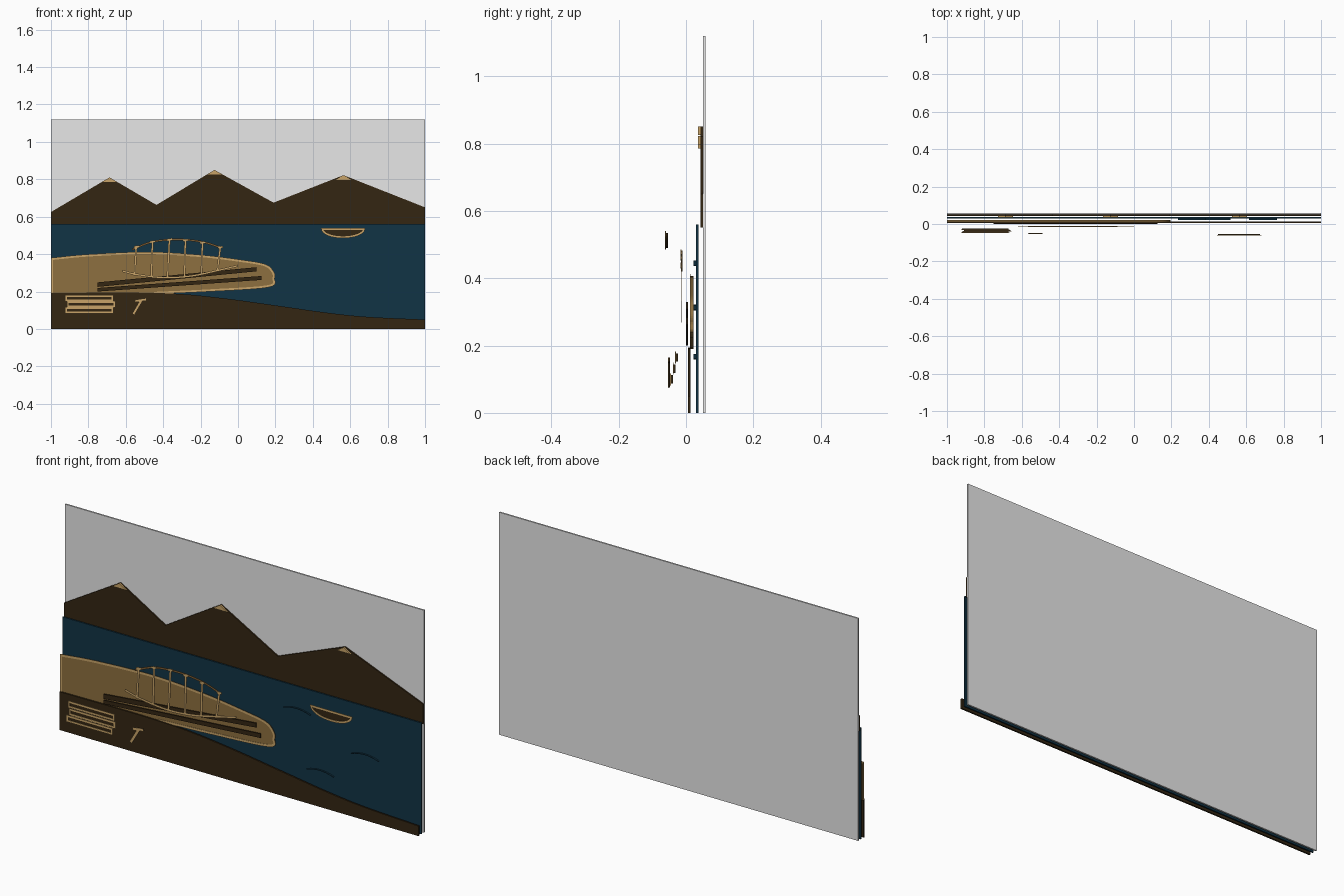
import bpy, bmesh, math
from mathutils import Vector

if "Cube" in bpy.data.objects:
    bpy.data.objects.remove(bpy.data.objects["Cube"], do_unlink=True)


def material(name, rgb):
    m = bpy.data.materials.new(name)
    m.use_nodes = True
    m.diffuse_color = (*rgb, 1)
    bsdf = next(n for n in m.node_tree.nodes if n.type == 'BSDF_PRINCIPLED')
    bsdf.inputs["Base Color"].default_value = (*rgb, 1)
    return m


GREY = material("pale grey", (0.8, 0.8, 0.8))
EARTH = material("dark earth", (0.034, 0.019, 0.006))
WATER = material("deep blue", (0.0056, 0.034, 0.06))
SAND = material("brown sand", (0.27, 0.16, 0.05))
TAN = material("light tan", (0.58, 0.37, 0.14))
ROPE = material("rope brown", (0.2, 0.11, 0.035))


def smooth(points, steps=6):
    """Catmull-Rom curve through the points."""
    p = [Vector(q) for q in points]
    p = [2 * p[0] - p[1]] + p + [2 * p[-1] - p[-2]]
    out = []
    for a, b, c, d in zip(p, p[1:], p[2:], p[3:]):
        for i in range(steps):
            t = i / steps
            out.append(0.5 * (2 * b + (c - a) * t + (2 * a - 5 * b + 4 * c - d) * t * t
                              + (3 * b - a - 3 * c + d) * t ** 3))
    return out + [p[-2]]


def extrude_faces(name, polygons, front, back, mat):
    """Flat polygons in x and z, given thickness from front to back."""
    bm = bmesh.new()
    for poly in polygons:
        bm.faces.new([bm.verts.new((q[0], front, q[1])) for q in poly])
    bmesh.ops.remove_doubles(bm, verts=bm.verts, dist=1e-6)
    grown = bmesh.ops.extrude_face_region(bm, geom=bm.faces[:], use_keep_orig=True)
    moved = [g for g in grown["geom"] if isinstance(g, bmesh.types.BMVert)]
    bmesh.ops.translate(bm, verts=moved, vec=(0, back - front, 0))
    bmesh.ops.recalc_face_normals(bm, faces=bm.faces[:])
    mesh = bpy.data.meshes.new(name)
    bm.to_mesh(mesh)
    bm.free()
    mesh.materials.append(mat)
    obj = bpy.data.objects.new(name, mesh)
    bpy.context.collection.objects.link(obj)
    return obj


def plate(name, points, front, back, mat):
    return extrude_faces(name, [points], front, back, mat)


def strip(name, points, width, front, mat, closed=False, depth=0.002):
    """Thin flat line following the points."""
    p = [Vector(q) for q in points]
    n = len(p)
    sides = []
    for i, q in enumerate(p):
        before = p[i - 1] if closed or i else q
        after = p[(i + 1) % n] if closed or i < n - 1 else q
        d1, d2 = (q - before).normalized(), (after - q).normalized()
        tangent = (d1 + d2).normalized()
        normal = Vector((-tangent.y, tangent.x))
        miter = max(abs(tangent.dot(d2 if d2.length else d1)), 0.5)
        offset = normal * (width / 2 / miter)
        sides.append((q + offset, q - offset))
    count = n if closed else n - 1
    quads = [(*sides[i], *reversed(sides[(i + 1) % n])) for i in range(count)]
    return extrude_faces(name, quads, front, front + depth, mat)


def box(x0, x1, z0, z1):
    return [(x0, z0), (x1, z0), (x1, z1), (x0, z1)]


# Sky board and water board
plate("sky_board", box(-1, 1, 0, 1.12), 0.05, 0.058, GREY)
plate("water", box(-1, 1, 0, 0.56), 0.03, 0.037, WATER)

# Mountain range with pale peaks
peaks = [(-0.687, 0.81), (-0.126, 0.85), (0.564, 0.822)]
ridge = [(-1, 0.625), peaks[0], (-0.436, 0.663), peaks[1],
         (0.19, 0.675), peaks[2], (1, 0.65)]
plate("mountains", [(-1, 0.55)] + ridge + [(1, 0.55)], 0.043, 0.05, EARTH)
for i, (x, z) in enumerate(peaks):
    plate(f"peak_cap_{i + 1}", [(x - 0.04, z - 0.025), (x + 0.04, z - 0.025), (x, z)],
          0.036, 0.05, TAN)

# Sandy headland with a pale edge
shore = smooth([(-1, 0.374), (-0.8, 0.393), (-0.48, 0.406), (-0.2, 0.39), (0, 0.366),
                (0.14, 0.342), (0.185, 0.305), (0.19, 0.27), (0.16, 0.228),
                (-0.15, 0.206), (-0.45, 0.192)])
headland = [(-1, 0.19)] + shore
plate("headland", headland, 0.014, 0.022, SAND)
strip("headland_edge", shore, 0.012, 0.012, TAN)
strip("headland_left_edge", [(-0.995, 0.19), (-0.995, 0.378)], 0.01, 0.012, TAN)

# Foreground bank
bank = smooth([(-1, 0.192), (-0.6, 0.194), (-0.31, 0.187), (-0.045, 0.16), (0.22, 0.123),
               (0.49, 0.085), (0.7, 0.064), (1, 0.05)])
plate("bank", [(-1, 0)] + bank + [(1, 0)], 0.006, 0.014, EARTH)

# Dark tracks on the headland
plate("upper_track", [(-0.75, 0.225), (0.1, 0.308), (0.1, 0.33), (-0.75, 0.249)],
      0, 0.006, EARTH)
plate("lower_track", [(-0.75, 0.2), (0.125, 0.262), (0.125, 0.283), (-0.75, 0.219)],
      0, 0.006, EARTH)

# Rope fence: posts with short crossbars, upper rope and lower rail
posts = [(-0.543, 0.445, -0.553, 0.285), (-0.457, 0.472, -0.463, 0.283),
         (-0.366, 0.484, -0.377, 0.278), (-0.281, 0.48, -0.286, 0.28),
         (-0.19, 0.466, -0.195, 0.29), (-0.094, 0.442, -0.11, 0.31)]
for i, (tx, tz, bx, bz) in enumerate(posts):
    strip(f"fence_post_{i + 1}", [(bx, bz), (tx, tz)], 0.011, -0.015, TAN)
    strip(f"post_cap_{i + 1}", [(tx - 0.013, tz - 0.008), (tx + 0.013, tz - 0.004)],
          0.011, -0.016, TAN)
strip("upper_rope", smooth([(-0.565, 0.425), (-0.457, 0.466), (-0.32, 0.478),
                            (-0.19, 0.465), (-0.09, 0.434)]), 0.01, -0.013, ROPE)
strip("lower_rail", smooth([(-0.62, 0.31), (-0.53, 0.289), (-0.39, 0.274), (-0.25, 0.283),
                            (-0.12, 0.31), (0, 0.338)]), 0.011, -0.015, TAN)

# Stacked planks with pale outlines
for i, (x0, z0, y) in enumerate([(-0.92, 0.152, -0.03), (-0.91, 0.119, -0.037),
                                 (-0.92, 0.087, -0.045)]):
    outline = box(x0, x0 + 0.25, z0, z0 + 0.025)
    plate(f"plank_{i + 1}", outline, y, y + 0.006, EARTH)
    strip(f"plank_edge_{i + 1}", outline, 0.01, y - 0.002, TAN, closed=True)

# Digging tool lying on the bank
for part, ends in (("handle", [(-0.56, 0.078), (-0.515, 0.155)]),
                   ("head", [(-0.55, 0.149), (-0.49, 0.158)])):
    strip(f"tool_{part}", ends, 0.012, -0.052, EARTH, depth=0.005)
    strip(f"tool_{part}_face", ends, 0.014, -0.054, TAN)

# Small boat with a pale rim
hull = [(0.562 + 0.112 * math.cos(a), 0.535 - 0.045 * math.sin(a))
        for a in [math.pi * i / 16 for i in range(17)]]
plate("boat_hull", hull, -0.06, -0.054, EARTH)
strip("boat_rim", hull, 0.01, -0.062, TAN, closed=True)

# Low ripples on the water
for i, (x, z) in enumerate([(0.31, 0.437), (0.69, 0.306), (0.44, 0.16)]):
    arc = [(x + 0.075 * t / 4, z + 0.014 * (1 - (t / 4) ** 2)) for t in range(-4, 5)]
    strip(f"ripple_{i + 1}", arc, 0.003, 0.022, WATER, depth=0.008)
